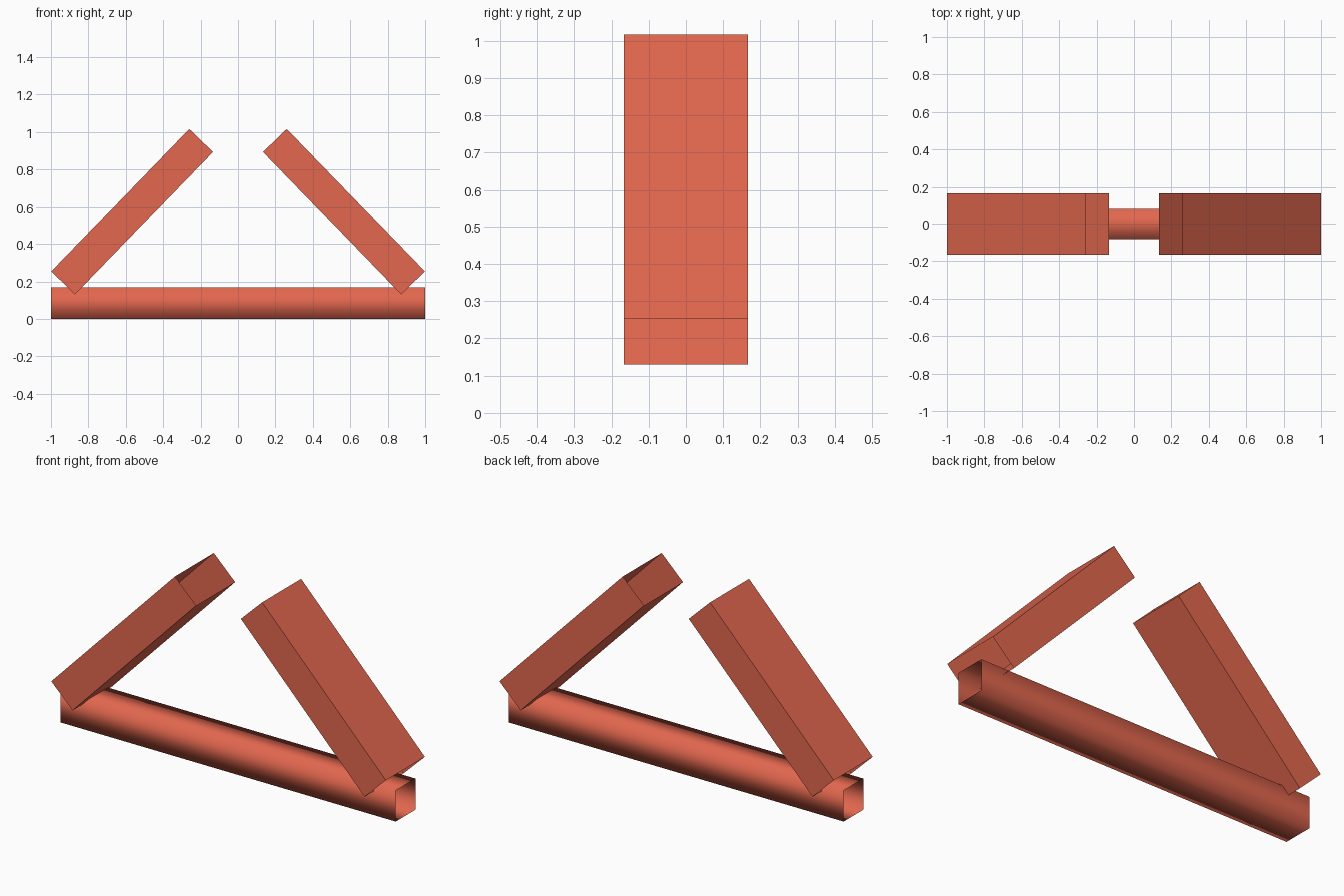
import bpy
import bmesh
from math import sqrt
from mathutils import Vector

cube = bpy.data.objects.get("Cube")
if cube:
    bpy.data.objects.remove(cube, do_unlink=True)

# Single terracotta red material
red = bpy.data.materials.new("terracotta_red")
red.use_nodes = True
red.diffuse_color = (0.76, 0.135, 0.077, 1)
red.node_tree.nodes["Principled BSDF"].inputs["Base Color"].default_value = red.diffuse_color


def open_tube(name, start, end, thickness, depth, smooth):
    """Thin-walled rectangular tube, open at both ends, running in the xz plane."""
    start, end = Vector(start), Vector(end)
    along = (end - start).normalized()
    across = Vector((0, 1, 0))
    up = along.cross(across)
    bm = bmesh.new()
    rings = []
    for centre in (start, end):
        rings.append([bm.verts.new(centre + across * (a * depth / 2) + up * (b * thickness / 2))
                      for a, b in ((-1, -1), (1, -1), (1, 1), (-1, 1))])
    for i in range(4):
        j = (i + 1) % 4
        face = bm.faces.new((rings[0][i], rings[0][j], rings[1][j], rings[1][i]))
        face.smooth = smooth
        # Point every wall away from the tube's axis
        face.normal_update()
        if face.normal.dot(face.calc_center_median() - (start + end) / 2) < 0:
            face.normal_flip()
    mesh = bpy.data.meshes.new(name)
    bm.to_mesh(mesh)
    bm.free()
    mesh.materials.append(red)
    obj = bpy.data.objects.new(name, mesh)
    bpy.context.collection.objects.link(obj)
    return obj


# Base beam, softly shaded across its corners
open_tube("base_beam", (-1, 0, 0.084), (1, 0, 0.084), 0.168, 0.168, True)

# Two inclined arms leaning toward the middle
arm_thickness = 0.125 * sqrt(2)
for name, side in (("left_arm", 1), ("right_arm", -1)):
    open_tube(name, (side * 0.935, 0, 0.192), (side * 0.197, 0, 0.955),
              arm_thickness, 0.332, False)
